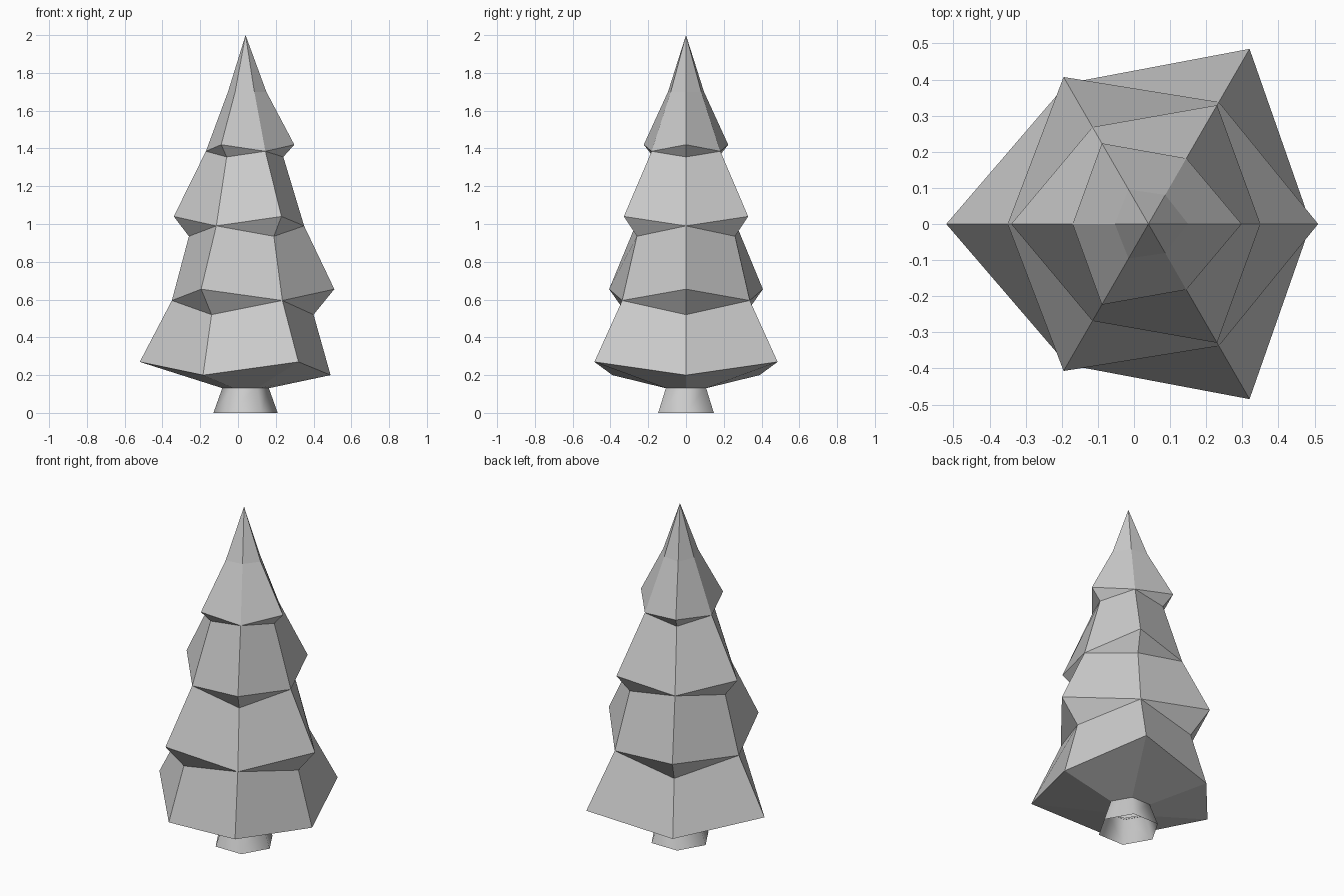
import bpy, bmesh, math

if "Cube" in bpy.data.objects:
    bpy.data.objects.remove(bpy.data.objects["Cube"])

CX = 0.04  # trunk axis


def loft(name, rings, apex=None):
    """Skin six-sided rings given as (even r, even z, odd r, odd z)."""
    bm = bmesh.new()
    loops = []
    for re, ze, ro, zo in rings:
        loop = []
        for i in range(6):
            r, z = (re, ze) if i % 2 == 0 else (ro, zo)
            a = math.radians(60 * i)
            loop.append(bm.verts.new((CX + r * math.cos(a), r * math.sin(a), z)))
        loops.append(loop)
    for lo, hi in zip(loops, loops[1:]):
        for i in range(6):
            j = (i + 1) % 6
            bm.faces.new((lo[i], lo[j], hi[j], hi[i]))
    if apex:
        tip = bm.verts.new((CX, 0, apex))
        for i in range(6):
            bm.faces.new((loops[-1][i], loops[-1][(i + 1) % 6], tip))
    # merge the corners where one tier pinches into the next
    bmesh.ops.remove_doubles(bm, verts=bm.verts, dist=0.0005)
    bmesh.ops.recalc_face_normals(bm, faces=bm.faces)
    mesh = bpy.data.meshes.new(name)
    bm.to_mesh(mesh)
    bm.free()
    obj = bpy.data.objects.new(name, mesh)
    bpy.context.collection.objects.link(obj)
    return obj


# Foliage: tiers overhang on alternating corners
loft("foliage", [
    (0.12, 0.13, 0.12, 0.13),
    (0.45, 0.20, 0.56, 0.27),
    (0.36, 0.52, 0.39, 0.595),
    (0.47, 0.655, 0.39, 0.595),
    (0.31, 0.99, 0.30, 0.935),
    (0.31, 0.99, 0.38, 1.04),
    (0.20, 1.355, 0.21, 1.385),
    (0.258, 1.42, 0.21, 1.385),
    (0.11, 1.70, 0.093, 1.70),
], apex=2.0)

# Trunk: short flared hexagonal tube, smooth sided
trunk = loft("trunk", [(0.17, 0, 0.17, 0), (0.12, 0.14, 0.12, 0.14)])
for p in trunk.data.polygons:
    p.use_smooth = True
